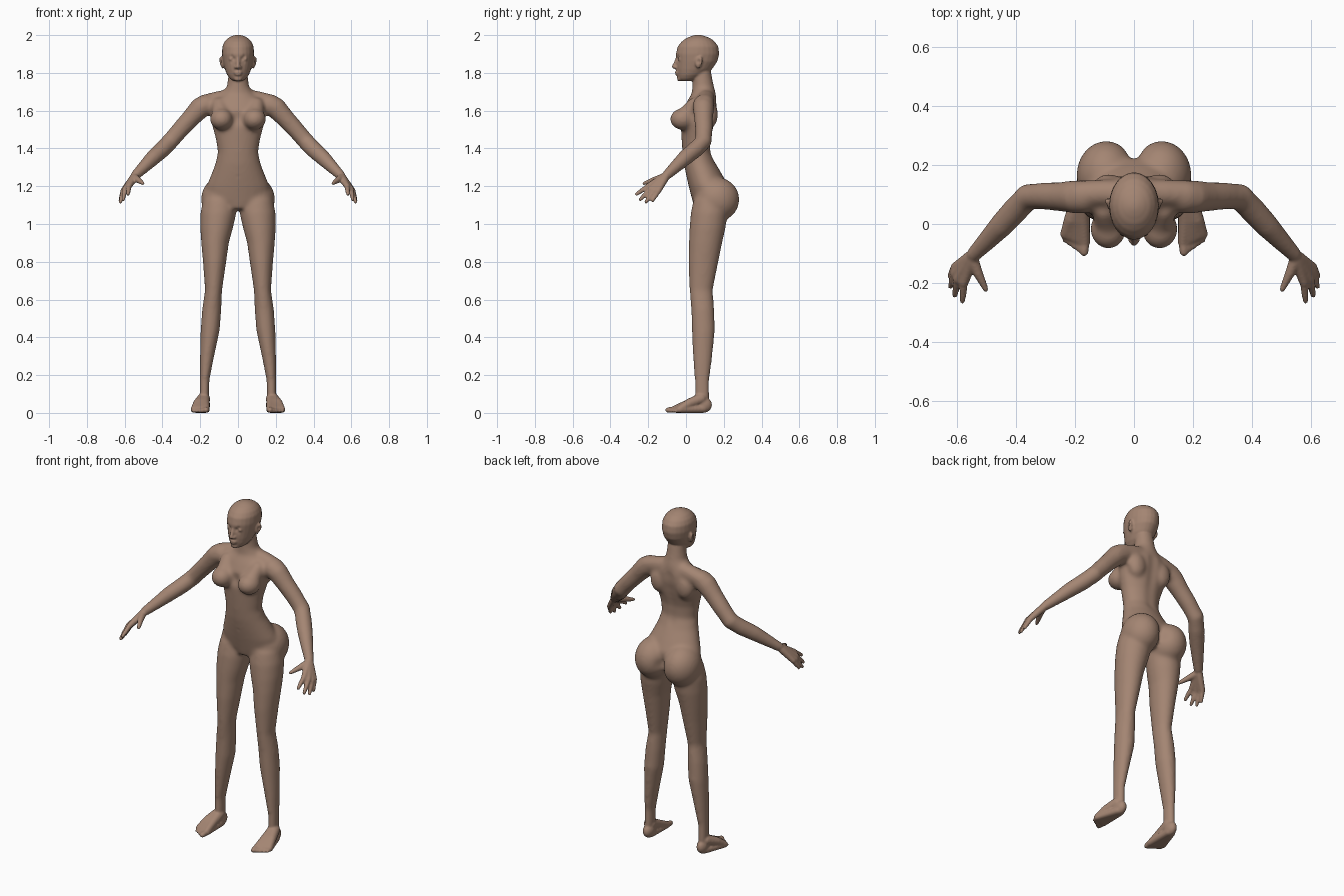
import bpy
import bmesh
from math import sin, cos, pi, exp
from mathutils import Vector, Matrix

SEGMENTS = 24

if "Cube" in bpy.data.objects:
    bpy.data.objects.remove(bpy.data.objects["Cube"])


def skin_rings(bm, rings):
    """Bridge a list of point rings and cap both ends."""
    loops = [[bm.verts.new(p) for p in ring] for ring in rings]
    for a, b in zip(loops, loops[1:]):
        for i in range(SEGMENTS):
            j = (i + 1) % SEGMENTS
            bm.faces.new((a[i], a[j], b[j], b[i]))
    bm.faces.new(loops[0][::-1])
    bm.faces.new(loops[-1])


def angles():
    return [2 * pi * i / SEGMENTS for i in range(SEGMENTS)]


def loft(bm, rows):
    """Stack level oval sections: height, x range, y range."""
    rings = []
    for z, x0, x1, y0, y1 in rows:
        rings.append([((x0 + x1) / 2 + (x1 - x0) / 2 * cos(t),
                       (y0 + y1) / 2 + (y1 - y0) / 2 * sin(t), z) for t in angles()])
    skin_rings(bm, rings)


def ball(bm, centre, radii):
    matrix = Matrix.Translation(centre) @ Matrix.Diagonal((*radii, 1))
    bmesh.ops.create_icosphere(bm, subdivisions=3, radius=1, matrix=matrix)


def tube(bm, *points):
    """Round limb along points of x, y, z, radius with round ends."""
    centres = [Vector(p[:3]) for p in points]
    rings = []
    for i, p in enumerate(points):
        along = centres[min(i + 1, len(points) - 1)] - centres[max(i - 1, 0)]
        turn = along.to_track_quat("Z", "Y")
        rings.append([centres[i] + turn @ Vector((cos(t), sin(t), 0)) * p[3] for t in angles()])
    skin_rings(bm, rings)
    for p in (points[0], points[-1]):
        ball(bm, p[:3], [p[3]] * 3)


def mirror(bm):
    """Copy the left side onto the right side."""
    copy = bmesh.ops.duplicate(bm, geom=bm.verts[:] + bm.edges[:] + bm.faces[:])["geom"]
    for v in copy:
        if isinstance(v, bmesh.types.BMVert):
            v.co.x *= -1


def fuse(bm, name, voxel, smoothing):
    """Melt overlapping parts into one smooth skin and return the object."""
    bmesh.ops.recalc_face_normals(bm, faces=bm.faces)
    mesh = bpy.data.meshes.new(name)
    bm.to_mesh(mesh)
    bm.free()
    obj = bpy.data.objects.new(name, mesh)
    bpy.context.collection.objects.link(obj)
    remesh = obj.modifiers.new("fuse", "REMESH")
    remesh.mode = "VOXEL"
    remesh.voxel_size = voxel
    smooth = obj.modifiers.new("soften", "SMOOTH")
    smooth.factor = 0.5
    smooth.iterations = smoothing
    graph = bpy.context.evaluated_depsgraph_get()
    result = bpy.data.meshes.new_from_object(obj.evaluated_get(graph))
    obj.modifiers.clear()
    obj.data = result
    bpy.data.meshes.remove(mesh)
    return obj


def push(bm, centre, radius, shift):
    """Soft sculpting dent or bump on both sides."""
    for side in (1, -1) if centre[0] else (1,):
        middle = Vector((centre[0] * side, centre[1], centre[2]))
        for v in bm.verts:
            d = (v.co - middle).length / radius
            if d < 3:
                v.co += Vector((shift[0] * side, shift[1], shift[2])) * exp(-d * d)


# Legs
bm = bmesh.new()
loft(bm, [
    (1.13, .01, .185, .04, .21), (1.06, .008, .199, .025, .22), (.98, .026, .2, .018, .21),
    (.9, .048, .195, .015, .192), (.8, .062, .186, .012, .172), (.65, .084, .175, .018, .142),
    (.55, .088, .19, .027, .15), (.44, .096, .198, .03, .154), (.28, .13, .202, .037, .138),
    (.17, .151, .203, .045, .124), (.06, .153, .203, .045, .126)])

# Hips and chest
ball(bm, (.094, .165, 1.13), (.102, .118, .118))
ball(bm, (.087, -.017, 1.555), (.062, .068, .058))
tube(bm, (.085, -.012, 1.56, .05), (.1, .045, 1.63, .04))
ball(bm, (.085, .125, 1.58), (.055, .045, .075))

# Shoulders and arms
tube(bm, (.02, .105, 1.675, .045), (.1, .105, 1.658, .047), (.18, .1, 1.637, .048))
tube(bm, (.17, .092, 1.63, .057), (.2, .092, 1.615, .057), (.25, .093, 1.56, .05),
     (.305, .095, 1.5, .047), (.36, .092, 1.437, .046), (.4, .05, 1.395, .045),
     (.45, -.005, 1.35, .042), (.5, -.058, 1.3, .034), (.545, -.105, 1.256, .027))
mirror(bm)

# Torso and neck
torso = [(1.08, .09, .045, .19), (1.13, .165, .032, .21), (1.2, .168, .014, .225),
         (1.26, .143, 0, .193), (1.32, .12, -.012, .158), (1.38, .107, -.019, .132),
         (1.45, .118, -.024, .134), (1.52, .137, -.028, .152), (1.6, .152, -.02, .166),
         (1.65, .14, .006, .165), (1.69, .085, .03, .158), (1.73, .058, .033, .148),
         (1.78, .053, .035, .138), (1.83, .05, .04, .13)]
loft(bm, [(z, -w, w, front, back) for z, w, front, back in torso])
base = fuse(bm, "body_base", .009, 14)

# Hands
bm = bmesh.new()
wrist = (.545, -.105, 1.255, .025)
fingers = [((.577, -.2, 1.2), (.582, -.262, 1.158)), ((.598, -.188, 1.185), (.608, -.242, 1.13)),
           ((.608, -.168, 1.174), (.622, -.212, 1.117)), ((.608, -.147, 1.174), (.624, -.177, 1.125))]
for knuckle, tip in fingers:
    start = Vector(wrist[:3]).lerp(Vector(knuckle), .15)
    middle = Vector(knuckle).lerp(Vector(tip), .5)
    tube(bm, (*start, .021), (*knuckle, .0155))
    tube(bm, (*knuckle, .0135), (*middle, .0125), (*tip, .0095))
tube(bm, (.548, -.12, 1.247, .021), (.53, -.165, 1.234, .017),
     (.513, -.2, 1.222, .0125), (.503, -.222, 1.215, .0095))

# Feet
ball(bm, (.178, .092, .042), (.03, .046, .042))
for i in range(5):
    x = .167 + .0165 * i
    y = -.062 + .007 * i
    r = .0145 - .0013 * i if i else .0165
    tube(bm, (.178 + .002 * i, .08, .075, .03), (x * .6 + .074, .015, .05, .024), (x, y, .02, .017))
    tube(bm, (.172 + .004 * i, .09, .022, .022), (x, y, .018, .018))
    tube(bm, (x, y, .019, r), (x + .002, y - .033 + .003 * i, r * .9, r * .88))

# Ears, eyes and nostrils
ball(bm, (.083, .066, 1.855), (.009, .018, .032))
ball(bm, (.09, .076, 1.863), (.011, .011, .024))
ball(bm, (.034, -.031, 1.873), (.015, .014, .012))
ball(bm, (.011, -.054, 1.829), (.009, .011, .008))
mirror(bm)

# Head
skull = [(1.758, .028, -.03, .03), (1.77, .043, -.042, .07), (1.79, .058, -.046, .1),
         (1.82, .07, -.05, .138), (1.86, .08, -.051, .166), (1.9, .085, -.054, .176),
         (1.94, .083, -.044, .171), (1.965, .072, -.024, .153), (1.983, .055, .0, .13),
         (1.995, .033, .028, .1), (2.001, .012, .05, .075)]
loft(bm, [(z, -w, w, front, back) for z, w, front, back in skull])

# Nose, lips and chin
tube(bm, (0, -.045, 1.88, .009), (0, -.054, 1.855, .01), (0, -.064, 1.833, .0115))
ball(bm, (0, -.047, 1.803), (.023, .014, .007))
ball(bm, (0, -.045, 1.792), (.02, .014, .007))
ball(bm, (0, -.034, 1.769), (.022, .014, .014))

# One continuous skin
bm.from_mesh(base.data)
bpy.data.objects.remove(base)
body = fuse(bm, "body", .006, 3)

# Sculpted details: eye sockets, mouth line, ear hollows, spine groove, navel
bm = bmesh.new()
bm.from_mesh(body.data)
push(bm, (.021, -.046, 1.874), .011, (0, .009, 0))
push(bm, (.036, -.047, 1.887), .009, (0, .007, 0))
push(bm, (.036, -.047, 1.859), .01, (0, .005, 0))
push(bm, (.1, .066, 1.86), .011, (-.009, 0, 0))
for x in (0, .008, .016):
    push(bm, (x, -.062, 1.7975), .005, (0, .004, 0))
for i in range(8):
    push(bm, (0, .155, 1.36 + .04 * i), .03, (0, -.006, 0))
push(bm, (0, -.01, 1.25), .01, (0, .006, 0))
push(bm, (0, -.03, 1.56), .035, (0, .01, 0))
push(bm, (0, .245, 1.13), .03, (0, -.015, 0))
for v in bm.verts:
    v.co.z = max(v.co.z, 0)
for f in bm.faces:
    f.smooth = True
bm.to_mesh(body.data)
bm.free()

# Skin colour
skin = bpy.data.materials.new("brown_skin")
skin.use_nodes = True
colour = (.37, .235, .17, 1)
skin.diffuse_color = colour
skin.node_tree.nodes["Principled BSDF"].inputs["Base Color"].default_value = colour
body.data.materials.clear()
body.data.materials.append(skin)
